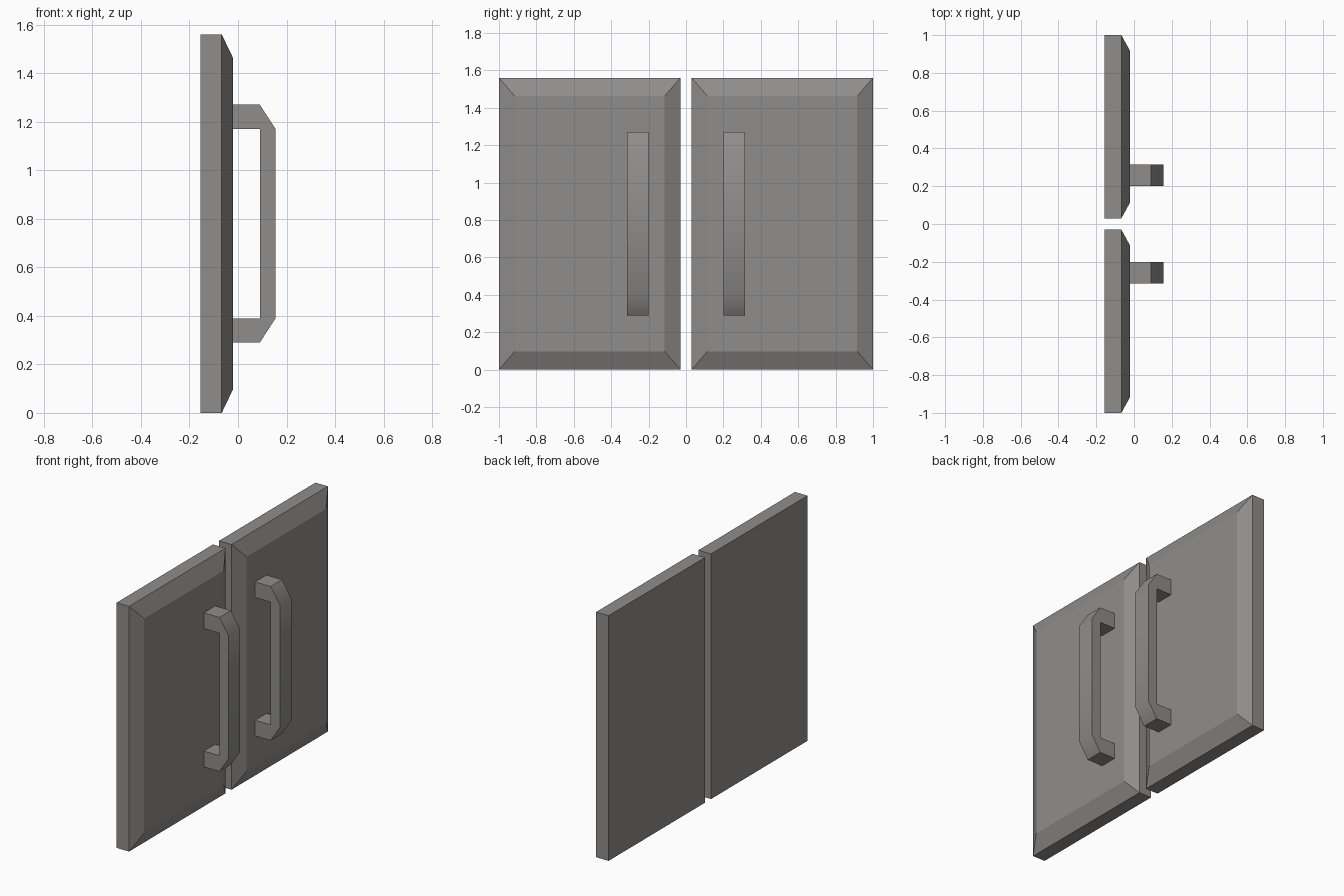
import bpy, bmesh, math

if "Cube" in bpy.data.objects:
    bpy.data.objects.remove(bpy.data.objects["Cube"])

grey = bpy.data.materials.new("warm grey")
grey.diffuse_color = (0.275, 0.268, 0.26, 1)
grey.use_nodes = True
grey.node_tree.nodes["Principled BSDF"].inputs["Base Color"].default_value = grey.diffuse_color


def finish(bm, name):
    bmesh.ops.recalc_face_normals(bm, faces=bm.faces)
    me = bpy.data.meshes.new(name)
    bm.to_mesh(me)
    bm.free()
    me.materials.append(grey)
    ob = bpy.data.objects.new(name, me)
    bpy.context.collection.objects.link(ob)
    return ob


def door(name, side):
    # slab with a raised, sloped-edge front: three stacked rectangles
    bm = bmesh.new()
    rings = []
    for x, dy, dz in ((-0.155, 0, 0), (-0.067, 0, 0), (-0.02, 0.085, 0.098)):
        y0, y1, z0, z1 = 0.03 + dy, 1.0 - dy, dz, 1.56 - dz
        rings.append([bm.verts.new((x, side * y, z))
                      for y, z in ((y0, z0), (y1, z0), (y1, z1), (y0, z1))])
    bm.faces.new(rings[0])
    bm.faces.new(rings[-1])
    for a, b in zip(rings, rings[1:]):
        for i in range(4):
            j = (i + 1) % 4
            bm.faces.new((a[i], a[j], b[j], b[i]))
    finish(bm, name)


def handle(name, side):
    # C-shaped profile with chamfered outer corners, extruded along y
    upper = [(-0.02, 1.17), (0.09, 1.17)]
    outer = [(0.09, 0.39), (-0.02, 0.39), (-0.02, 0.29), (0.09, 0.29),
             (0.155, 0.39), (0.155, 1.17), (0.09, 1.27), (-0.02, 1.27)]
    bm = bmesh.new()
    face = bm.faces.new([bm.verts.new((x, side * 0.2, z)) for x, z in upper + outer])
    ext = bmesh.ops.extrude_face_region(bm, geom=[face], use_keep_orig=True)
    bmesh.ops.translate(bm, vec=(0, side * 0.115, 0),
                        verts=[v for v in ext["geom"] if isinstance(v, bmesh.types.BMVert)])
    ob = finish(bm, name)
    # the chamfers blend softly into the long grip
    bpy.ops.object.select_all(action='DESELECT')
    ob.select_set(True)
    bpy.context.view_layer.objects.active = ob
    bpy.ops.object.shade_smooth_by_angle(angle=math.radians(40))


for label, side in (("left", -1), ("right", 1)):
    door(label + "_door", side)
    handle(label + "_handle", side)
